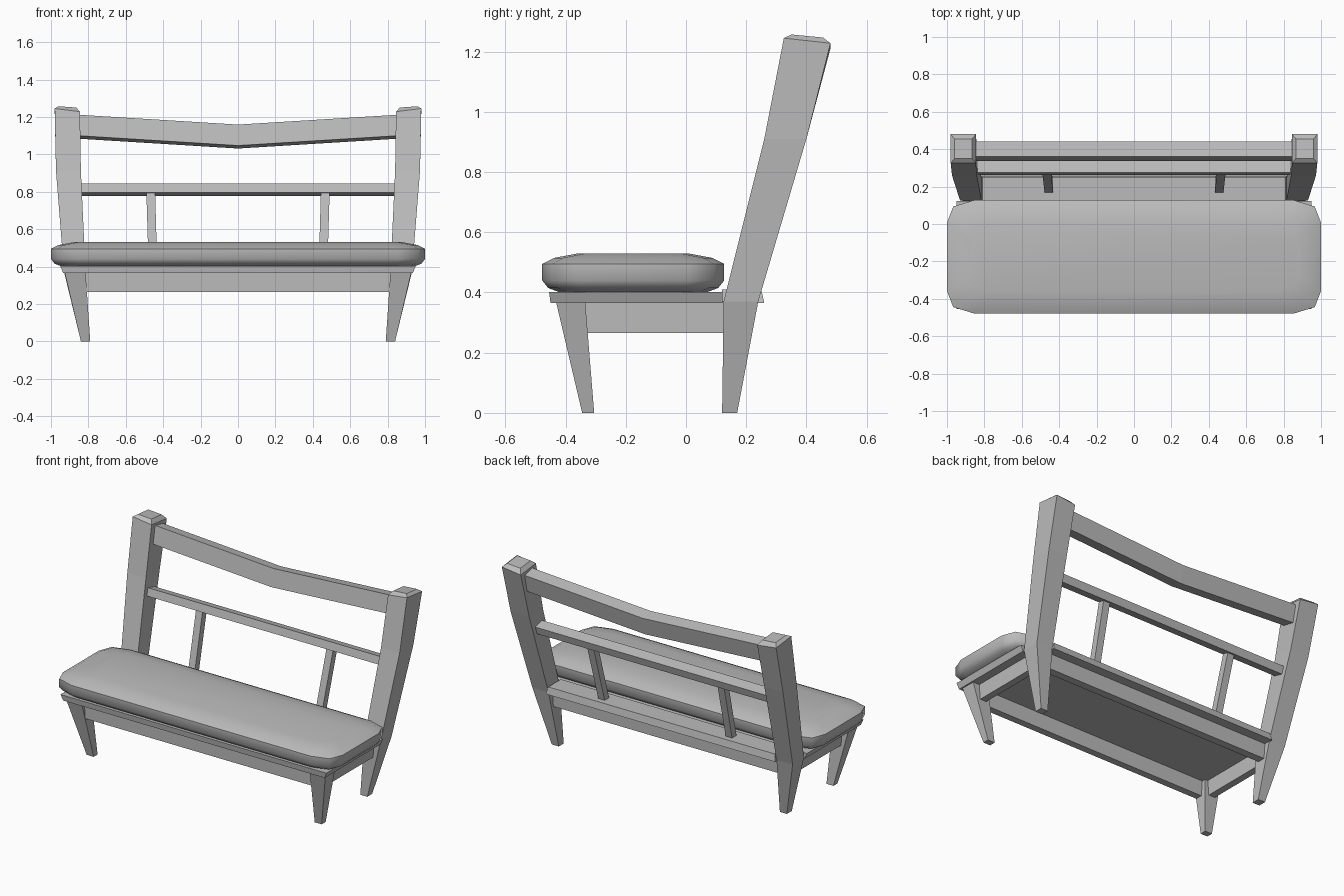
import bpy

cube = bpy.data.objects.get("Cube")
if cube:
    bpy.data.objects.remove(cube)

grey = bpy.data.materials.new("plain grey")
grey.use_nodes = True
COLOUR = (0.5, 0.5, 0.5, 1)
grey.diffuse_color = COLOUR
grey.node_tree.nodes["Principled BSDF"].inputs["Base Color"].default_value = COLOUR


def loft(name, rings):
    """Skin equal-length closed rings, bottom to top, and cap both ends."""
    n = len(rings[0])
    verts = [p for ring in rings for p in ring]
    faces = [tuple(reversed(range(n))), tuple(range(len(verts) - n, len(verts)))]
    for r in range(len(rings) - 1):
        for i in range(n):
            a, b = r * n + i, r * n + (i + 1) % n
            faces.append((a, b, b + n, a + n))
    mesh = bpy.data.meshes.new(name)
    mesh.from_pydata(verts, [], faces)
    mesh.materials.append(grey)
    obj = bpy.data.objects.new(name, mesh)
    bpy.context.collection.objects.link(obj)
    return obj


def rect(x0, x1, y0, y1, z, dx=0.0, dy=0.0):
    """Rectangle ring; dx and dy raise it towards +x and +y."""
    return [(x0, y0, z), (x1, y0, z + dx), (x1, y1, z + dx + dy), (x0, y1, z + dy)]


def mirrored(obj):
    """Mirror a part across the centre plane."""
    mod = obj.modifiers.new("mirror", 'MIRROR')
    mod.use_axis[0] = True
    return obj


def beam(name, section, stations):
    """Sweep a (y, z) section along x; stations are (x, drop)."""
    return loft(name, [[(x, y, z - drop) for y, z in section] for x, drop in stations])


# Back posts: tapered foot, raked upper part and chamfered cap
mirrored(loft("back_post", [
    rect(0.79, 0.84, 0.12, 0.17, 0),
    rect(0.815, 0.93, 0.125, 0.24, 0.37),
    rect(0.84, 0.973, 0.26, 0.40, 0.91),
    rect(0.845, 0.98, 0.325, 0.48, 1.228, 0.017, -0.017),
    rect(0.865, 0.96, 0.35, 0.455, 1.25, 0.007, -0.01),
]))

# Tapered front legs
mirrored(loft("front_leg", [
    rect(0.79, 0.84, -0.345, -0.305, 0),
    rect(0.815, 0.927, -0.432, -0.335, 0.37),
]))

# Rails under the seat
loft("front_apron", [rect(-0.83, 0.83, -0.405, -0.36, z) for z in (0.265, 0.37)])
loft("back_apron", [rect(-0.83, 0.83, 0.15, 0.20, z) for z in (0.265, 0.37)])
mirrored(loft("side_apron", [rect(0.835, 0.88, -0.36, 0.16, z) for z in (0.265, 0.37)]))

# Seat board, with a narrower tongue passing between the posts
loft("seat_board", [
    rect(-0.935, 0.935, -0.45, 0.122, 0.365),
    rect(-0.95, 0.95, -0.455, 0.122, 0.402),
])
loft("seat_board_tongue", [
    rect(-0.82, 0.82, 0.12, 0.26, 0.365),
    rect(-0.81, 0.81, 0.12, 0.25, 0.41),
])


# Padded cushion with rounded corners
def cushion_ring(z, inset, cut):
    x, y0, y1 = 1 - inset, -0.478 + inset, 0.127 - inset
    c = cut * 0.28
    quarter = [(x, cut), (x - c, c), (x - cut * 1.2, 0)]
    front = [(px, y0 + py) for px, py in reversed(quarter)]
    back = [(px, y1 - py) for px, py in quarter]
    right = front + back
    left = [(-px, py) for px, py in reversed(right)]
    return [(px, py, z) for px, py in right + left]


cushion = loft("cushion", [
    cushion_ring(0.40, 0.06, 0.09),
    cushion_ring(0.415, 0.02, 0.11),
    cushion_ring(0.44, 0.0, 0.12),
    cushion_ring(0.495, 0.0, 0.12),
    cushion_ring(0.515, 0.04, 0.11),
    cushion_ring(0.53, 0.12, 0.09),
])
bpy.ops.object.select_all(action='DESELECT')
cushion.select_set(True)
bpy.context.view_layer.objects.active = cushion
bpy.ops.object.shade_smooth_by_angle(angle=1.05)

# Raked back rails; the top one dips in the middle
beam("top_rail", [(0.338, 1.10), (0.36, 1.212), (0.44, 1.195), (0.418, 1.084)],
     [(-0.86, 0), (0, 0.053), (0.86, 0)])
beam("middle_rail", [(0.262, 0.795), (0.275, 0.843), (0.343, 0.825), (0.33, 0.777)],
     [(-0.86, 0), (0.86, 0)])

# Two slim uprights between seat board and middle rail
mirrored(loft("back_upright", [
    rect(0.432, 0.478, 0.165, 0.21, 0.40),
    rect(0.443, 0.49, 0.272, 0.317, 0.80),
]))
